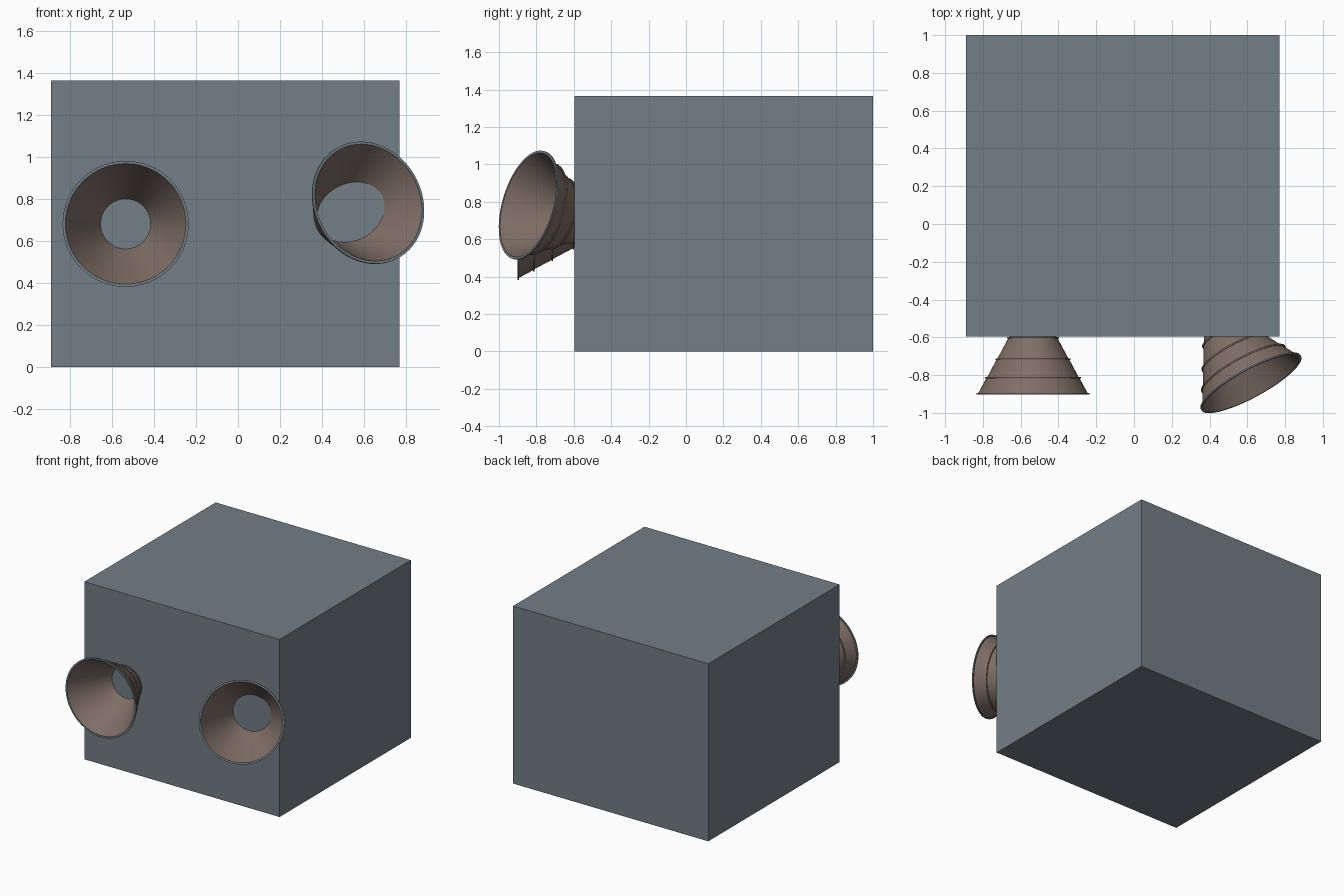
import bpy, bmesh, math
from mathutils import Vector, Matrix

cube = bpy.data.objects.get("Cube")
if cube:
    bpy.data.objects.remove(cube, do_unlink=True)


def make_material(name, colour):
    mat = bpy.data.materials.new(name)
    mat.use_nodes = True
    mat.diffuse_color = (*colour, 1)
    mat.node_tree.nodes["Principled BSDF"].inputs["Base Color"].default_value = (*colour, 1)
    return mat


SLATE = make_material("slate grey", (0.17, 0.21, 0.24))
BROWN = make_material("dusty brown", (0.21, 0.155, 0.13))


def finish(bm, name, mat, matrix=None):
    bmesh.ops.recalc_face_normals(bm, faces=bm.faces)
    mesh = bpy.data.meshes.new(name)
    bm.to_mesh(mesh)
    bm.free()
    mesh.materials.append(mat)
    obj = bpy.data.objects.new(name, mesh)
    bpy.context.collection.objects.link(obj)
    if matrix:
        obj.matrix_world = matrix
    return obj


def lathe(name, profile, mat, matrix, steps=64):
    """Spin a closed (radius, height) profile about local z."""
    bm = bmesh.new()
    verts = [bm.verts.new((r, 0, h)) for r, h in profile]
    edges = [bm.edges.new((v, verts[i - 1])) for i, v in enumerate(verts)]
    bmesh.ops.spin(bm, geom=verts + edges, cent=(0, 0, 0), axis=(0, 0, 1),
                   angle=math.tau, steps=steps, use_merge=True)
    bmesh.ops.remove_doubles(bm, verts=bm.verts, dist=1e-5)
    obj = finish(bm, name, mat, matrix)
    bpy.ops.object.select_all(action="DESELECT")
    obj.select_set(True)
    bpy.context.view_layer.objects.active = obj
    bpy.ops.object.shade_smooth_by_angle(angle=math.radians(30))
    return obj


# Cone wall: radius falls steadily behind the mouth
MOUTH, SLOPE, DEPTH, WALL = 0.287, 0.55, 0.42, 0.005


def radius(depth):
    return MOUTH - SLOPE * depth


def horn(side, centre, direction):
    turn = Vector(direction).to_track_quat("Z", "Y").to_matrix().to_4x4()
    place = Matrix.Translation(centre) @ turn

    # Thin flared shell with raised ribs on the outside
    outer = [(MOUTH + WALL, 0)]
    for d in (0.085, 0.185, 0.297):
        r = radius(d) + WALL
        outer += [(r + 0.003, d - 0.004), (r + 0.008, d - 0.004),
                  (r + 0.008, d + 0.004), (r - 0.003, d + 0.004)]
    outer.append((radius(DEPTH) + WALL, DEPTH))
    shell = outer + [(radius(DEPTH), DEPTH), (MOUTH, 0)]
    lathe(side + "_horn", [(r, -d) for r, d in shell], BROWN, place)

    # Narrow flat lip around the mouth
    lip = [(MOUTH, 0.002), (0.3, 0.002), (0.3, -0.006), (MOUTH, -0.006)]
    lathe(side + "_horn_lip", lip, SLATE, place)


# Cabinet
bm = bmesh.new()
bmesh.ops.create_cube(bm, size=1)
bmesh.ops.scale(bm, vec=(1.66, 1.595, 1.365), verts=bm.verts)
bmesh.ops.translate(bm, vec=(-0.06, 0.2025, 0.6825), verts=bm.verts)
finish(bm, "cabinet", SLATE)

# Straight horn on the right, swivelled horn on the left
horn("right", (-0.535, -0.9, 0.682), (0, -1, 0))
horn("left", (0.62, -0.842, 0.783), (0.465, -0.855, 0.25))
